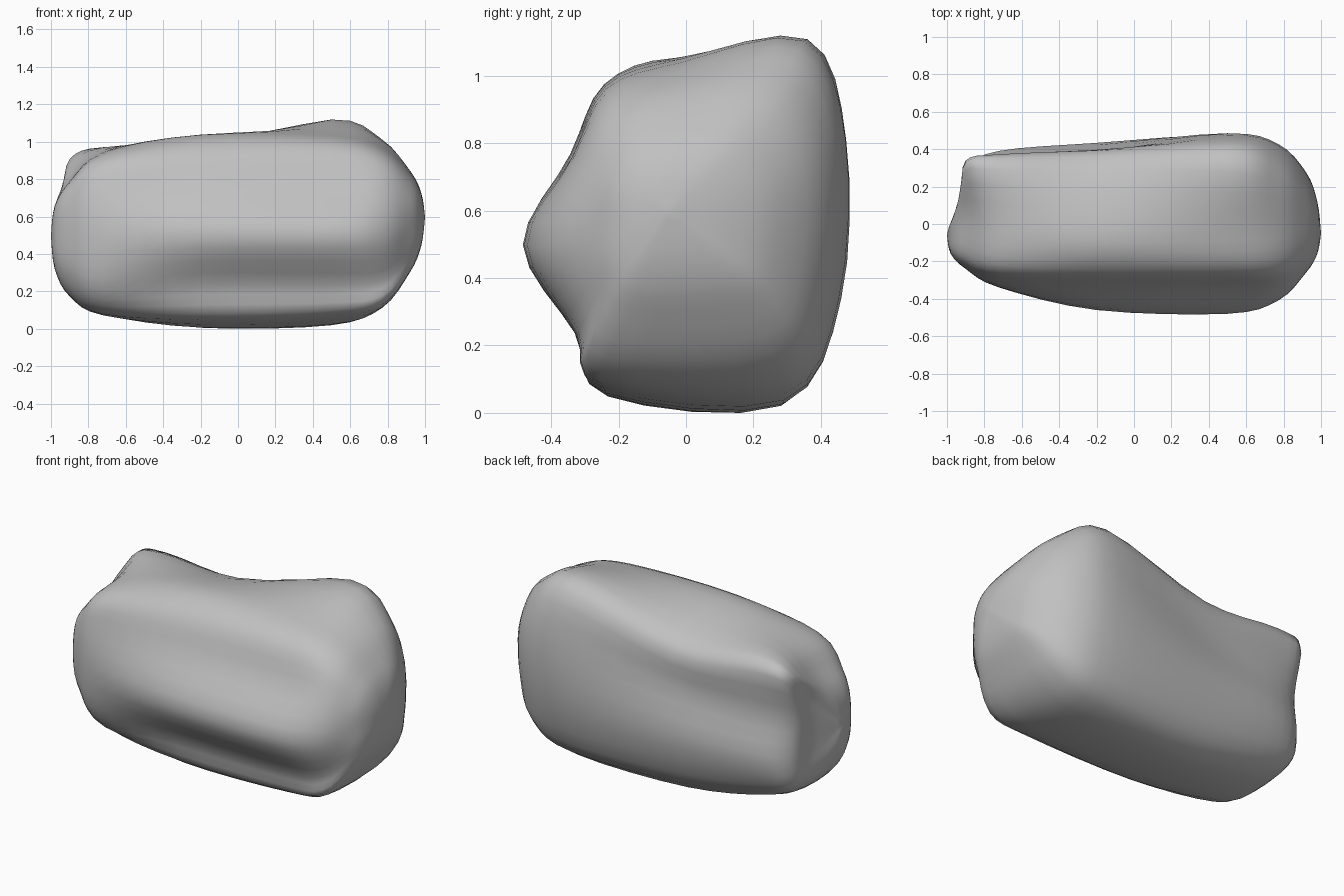
import bpy
import bmesh
from mathutils import Vector

# Remove the default cube only
default = bpy.data.objects.get("Cube")
if default:
    bpy.data.objects.remove(default, do_unlink=True)

STEPS = 4

# Cross-sections along x; each outline runs from the front ridge, up over the
# top, down the back and forward along the bottom, as (y, z) points
SECTIONS = {
    -.9: [(-.24, .5), (-.22, .7), (-.15, .79), (.06, .81), (.33, .92),
          (.28, .63), (.3, .36), (.23, .22), (-.08, .19), (-.21, .3)],
    -.72: [(-.34, .5), (-.3, .76), (-.22, .92), (.02, .96), (.35, .96),
           (.35, .65), (.39, .36), (.26, .13), (-.12, .09), (-.29, .22)],
    -.2: [(-.46, .51), (-.34, .78), (-.24, .98), (-.03, 1.05), (.36, .93),
          (.39, .68), (.43, .35), (.27, .04), (-.22, .06), (-.32, .25)],
    .5: [(-.48, .51), (-.34, .77), (-.24, .98), (-.02, 1.06), (.36, 1.12),
         (.475, .82), (.46, .35), (.29, .05), (-.24, .08), (-.33, .25)],
    .77: [(-.41, .51), (-.32, .77), (-.22, .93), (-.02, .99), (.29, 1.01),
          (.42, .77), (.4, .37), (.27, .15), (-.25, .14), (-.31, .27)],
    .92: [(-.26, .55), (-.24, .7), (-.16, .81), (0, .85), (.17, .84),
          (.27, .69), (.26, .46), (.19, .34), (-.16, .32), (-.24, .41)],
}


def spline(a, b, c, d, t):
    """Smooth curve from b to c, guided by neighbours a and d."""
    return b + .5 * t * ((c - a) + t * ((2 * a - 5 * b + 4 * c - d)
                                        + t * (3 * (b - c) + d - a)))


def smooth_loop(points):
    """Closed outline with extra points between the given ones."""
    n = len(points)
    return [spline(points[i - 1], points[i], points[(i + 1) % n],
                   points[(i + 2) % n], s / STEPS)
            for i in range(n) for s in range(STEPS)]


def cap_ring(ring, centre, scale, x):
    """Shrink an end section towards the tip of the boulder."""
    result = [centre.lerp(p, scale) for p in ring]
    for p in result:
        p.x = x
    return result


def stone_material(name, colour):
    mat = bpy.data.materials.new(name)
    mat.use_nodes = True
    mat.diffuse_color = colour
    shader = mat.node_tree.nodes["Principled BSDF"]
    shader.inputs["Base Color"].default_value = colour
    shader.inputs["Roughness"].default_value = .9
    return mat


# Main sections, then rounded caps and tips at both ends
rings = [smooth_loop([Vector((x, y, z)) for y, z in outline])
         for x, outline in SECTIONS.items()]
right_tip = Vector((-1, -.06, .51))
left_tip = Vector((1, -.05, .61))
right_cap = cap_ring(rings[0], right_tip, .55, -.98)
left_cap = cap_ring(rings[-1], left_tip, .52, .98)
for p in right_cap:
    p.x += .35 * max(0, p.y)         # hollow beside the back corner
count = len(right_cap)
rings = ([[right_tip] * count, right_cap] + rings
         + [left_cap, [left_tip] * count])

# Blend the sections lengthwise
loft = []
last = len(rings) - 1
for i in range(last):
    a, b, c, d = (rings[max(0, min(last, i + k))] for k in (-1, 0, 1, 2))
    for s in range(STEPS):
        loft.append([spline(*q, s / STEPS) for q in zip(a, b, c, d)])
loft.append(rings[last])

# Skin the sections into one closed surface
bm = bmesh.new()
grid = [[bm.verts.new(p) for p in ring] for ring in loft]
for lower, upper in zip(grid, grid[1:]):
    for j in range(count):
        k = (j + 1) % count
        bm.faces.new((lower[j], lower[k], upper[k], upper[j]))
bmesh.ops.remove_doubles(bm, verts=bm.verts, dist=.0005)
bmesh.ops.recalc_face_normals(bm, faces=bm.faces)

# Rest the boulder on the ground
floor = min(v.co.z for v in bm.verts)
bmesh.ops.translate(bm, vec=(0, 0, -floor), verts=bm.verts)
for face in bm.faces:
    face.smooth = True

mesh = bpy.data.meshes.new("boulder")
bm.to_mesh(mesh)
bm.free()
boulder = bpy.data.objects.new("boulder", mesh)
bpy.context.collection.objects.link(boulder)
mesh.materials.append(stone_material("stone grey", (.53, .53, .53, 1)))
